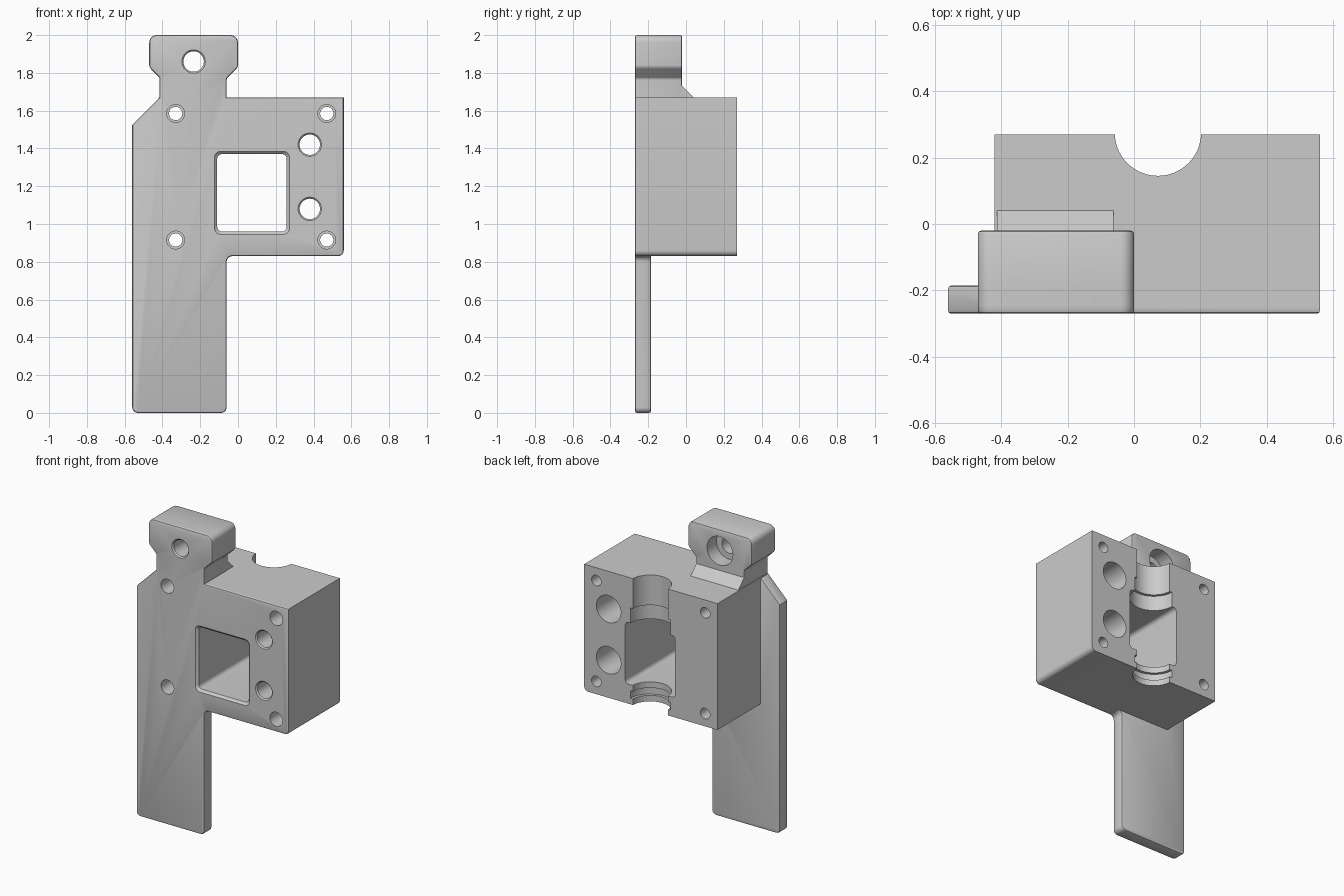
import bpy, bmesh, math
from mathutils import Vector

cube = bpy.data.objects.get("Cube")
if cube:
    bpy.data.objects.remove(cube, do_unlink=True)

GREY = (0.6, 0.6, 0.6, 1)
mat = bpy.data.materials.new("plain grey")
mat.use_nodes = True
mat.diffuse_color = GREY
mat.node_tree.nodes["Principled BSDF"].inputs["Base Color"].default_value = GREY


def rounded(points, steps=6):
    """Closed outline from (u, v, radius) corners."""
    out = []
    n = len(points)
    for i, (u, v, r) in enumerate(points):
        p = Vector((u, v))
        if r == 0:
            out.append(p)
            continue
        a = (Vector(points[i - 1][:2]) - p).normalized()
        b = (Vector(points[(i + 1) % n][:2]) - p).normalized()
        half = a.angle(b) / 2
        centre = p + (a + b).normalized() * (r / math.sin(half))
        start = (p + a * (r / math.tan(half)) - centre).normalized()
        end = (p + b * (r / math.tan(half)) - centre).normalized()
        out += [centre + start.slerp(end, k / steps) * r for k in range(steps + 1)]
    return out


def rect(u0, u1, v0, v1, r):
    return rounded([(u0, v0, r), (u1, v0, r), (u1, v1, r), (u0, v1, r)])


def circle(u, v, r, n=48):
    return [Vector((u + r * math.cos(math.tau * k / n),
                    v + r * math.sin(math.tau * k / n))) for k in range(n)]


def loft(name, first, t0, t1, second=None, axis="Y", bevel=0):
    """Solid between two outlines along an axis, with optional softened rims."""
    place = {"X": lambda p, t: (t, p.x, p.y),
             "Y": lambda p, t: (p.x, t, p.y),
             "Z": lambda p, t: (p.x, p.y, t)}[axis]
    bm = bmesh.new()
    a = [bm.verts.new(place(p, t0)) for p in first]
    b = [bm.verts.new(place(p, t1)) for p in second or first]
    caps = [bm.faces.new(a), bm.faces.new(b[::-1])]
    rims = [e for f in caps for e in f.edges]
    for i in range(len(a)):
        bm.faces.new((a[i - 1], a[i], b[i], b[i - 1]))
    bmesh.ops.recalc_face_normals(bm, faces=bm.faces)
    if bevel:
        bmesh.ops.bevel(bm, geom=rims, offset=bevel, segments=2,
                        profile=0.5, affect="EDGES")
    mesh = bpy.data.meshes.new(name)
    bm.to_mesh(mesh)
    bm.free()
    mesh.materials.append(mat)
    ob = bpy.data.objects.new(name, mesh)
    bpy.context.collection.objects.link(ob)
    return ob


def combine(body, part, operation):
    mod = body.modifiers.new("combine", "BOOLEAN")
    mod.operation = operation
    mod.solver = "EXACT"
    mod.object = part
    bpy.context.view_layer.objects.active = body
    bpy.ops.object.modifier_apply(modifier=mod.name)
    bpy.data.objects.remove(part, do_unlink=True)


FRONT, BACK = -0.27, 0.27

# Head outline shared by the front slab and the thick head
head = [(-0.06, 1.77, 0.02), (0, 1.83, 0.03), (0, 2, 0.04),
        (-0.47, 2, 0.04), (-0.47, 1.83, 0.03), (-0.415, 1.775, 0.02)]

# Front slab: long tongue, block face and head in one outline
slab = rounded([(-0.56, 0, 0.03), (-0.06, 0, 0.03), (-0.06, 0.83, 0.03),
                (0.56, 0.83, 0.03), (0.56, 1.67, 0), (-0.06, 1.67, 0)]
               + head + [(-0.415, 1.67, 0), (-0.56, 1.525, 0)])
body = loft("bracket_body", slab, FRONT, -0.185, bevel=0.01)

# Main block, thick head and sloped web behind the neck
block = rounded([(-0.42, 0.83, 0), (0.56, 0.83, 0.03),
                 (0.56, 1.67, 0), (-0.42, 1.67, 0)])
combine(body, loft("main_block", block, -0.25, BACK), "UNION")
thick = rounded([(-0.06, 1.6, 0)] + head + [(-0.415, 1.6, 0)])
combine(body, loft("head", thick, -0.255, -0.02, bevel=0.01), "UNION")
web = rounded([(-0.15, 1.6, 0), (0.04, 1.6, 0), (0.04, 1.67, 0),
               (-0.03, 1.74, 0), (-0.15, 1.74, 0)])
combine(body, loft("neck_web", web, -0.413, -0.062, axis="X"), "UNION")

cutters = []


def bore(x, z, r, y0, y1, r_end=None):
    cutters.append(loft("bore_cutter", circle(x, z, r), y0, y1,
                        circle(x, z, r_end or r)))


# Rectangular window with a chamfered front rim
cutters.append(loft("window_cutter", rect(-0.11, 0.258, 0.96, 1.37, 0.025), -0.4, 0.4))
cutters.append(loft("window_rim_cutter", rect(-0.135, 0.283, 0.935, 1.395, 0.04),
                    FRONT - 0.01, FRONT + 0.015,
                    rect(-0.11, 0.258, 0.96, 1.37, 0.025)))

# Vertical half-round channel with wider bearing seats
for z0, z1, r in ((0.7, 1.8, 0.13), (1.3, 1.47, 0.148), (0.87, 0.92, 0.148)):
    cutters.append(loft("channel_cutter", circle(0.072, 0.275, r, 64), z0, z1, axis="Z"))

# Corner screw holes, counterbored from the front
for x in (-0.33, 0.47):
    for z in (0.915, 1.585):
        bore(x, z, 0.035, -0.4, 0.4)
        bore(x, z, 0.047, -0.4, -0.07)

# Two rod holes, wider from the back
for z in (1.08, 1.42):
    bore(0.38, z, 0.054, -0.4, 0.4)
    bore(0.38, z, 0.09, -0.1, 0.4)
    bore(0.38, z, 0.07, FRONT - 0.008, FRONT + 0.008, 0.054)

# Head hole with a rear recess
bore(-0.235, 1.86, 0.054, -0.4, 0.1)
bore(-0.235, 1.86, 0.095, -0.12, 0.1)
bore(-0.235, 1.86, 0.07, FRONT - 0.008, FRONT + 0.008, 0.054)

for cutter in cutters:
    combine(body, cutter, "DIFFERENCE")

bpy.ops.object.select_all(action="DESELECT")
body.select_set(True)
bpy.context.view_layer.objects.active = body
bpy.ops.object.shade_smooth_by_angle(angle=math.radians(30))
